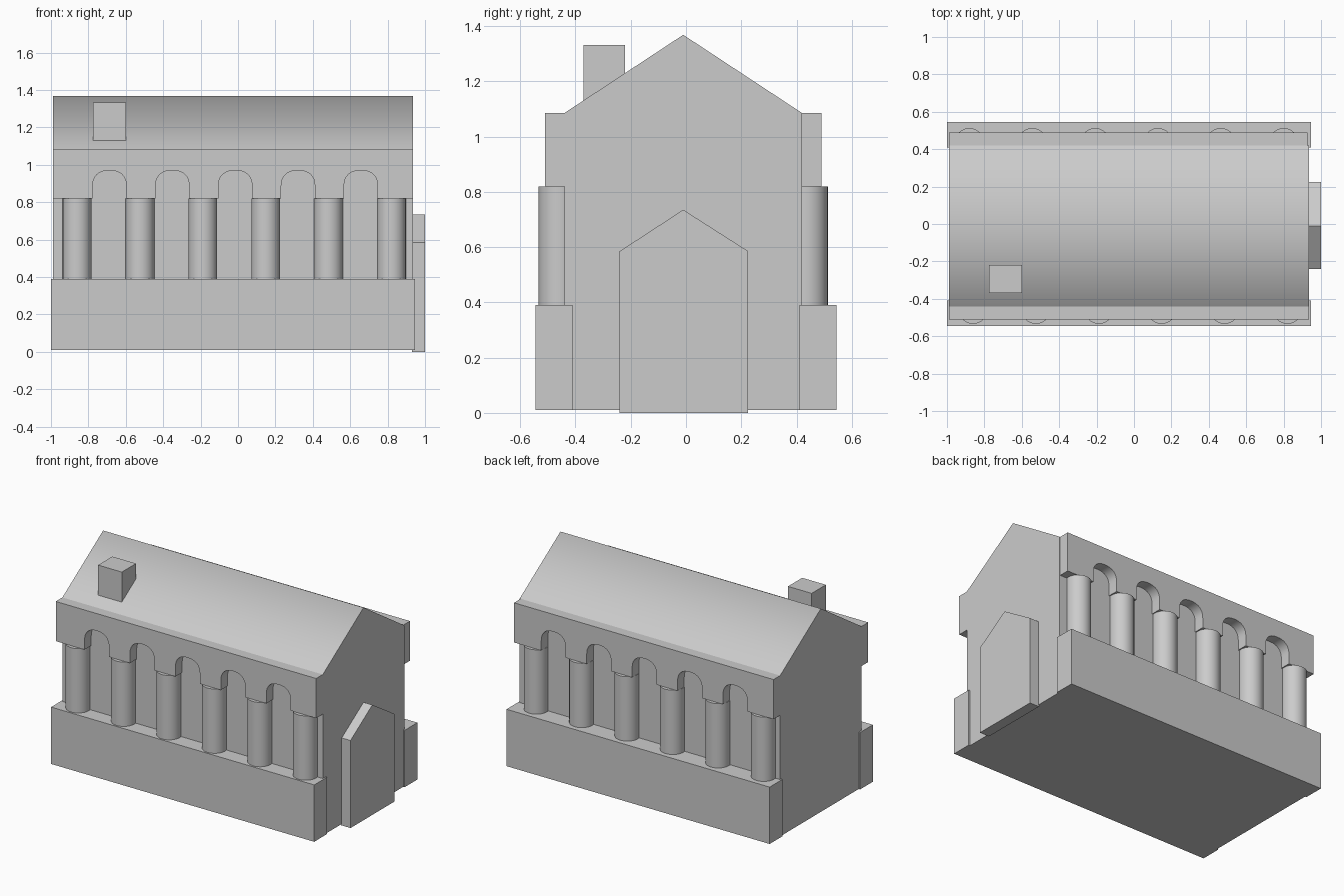
import bpy
import bmesh
from math import cos, sin, pi, radians
from mathutils import Vector

cube = bpy.data.objects.get("Cube")
if cube:
    bpy.data.objects.remove(cube, do_unlink=True)

# One plain stone colour
stone = bpy.data.materials.new("grey stone")
stone.use_nodes = True
GREY = (0.6, 0.6, 0.6, 1)
stone.diffuse_color = GREY
stone.node_tree.nodes["Principled BSDF"].inputs["Base Color"].default_value = GREY


def finish(bm, name):
    bmesh.ops.recalc_face_normals(bm, faces=bm.faces)
    mesh = bpy.data.meshes.new(name)
    bm.to_mesh(mesh)
    bm.free()
    mesh.materials.append(stone)
    obj = bpy.data.objects.new(name, mesh)
    bpy.context.collection.objects.link(obj)
    return obj


def prism(name, profile, axis, start, end):
    """Extrude a profile, (y, z) along x or (x, z) along y."""
    bm = bmesh.new()
    if axis == "x":
        verts = [bm.verts.new((start, a, b)) for a, b in profile]
        step = Vector((end - start, 0, 0))
    else:
        verts = [bm.verts.new((a, start, b)) for a, b in profile]
        step = Vector((0, end - start, 0))
    face = bm.faces.new(verts)
    out = bmesh.ops.extrude_face_region(bm, geom=[face])["geom"]
    bmesh.ops.translate(bm, vec=step, verts=[v for v in out if isinstance(v, bmesh.types.BMVert)])
    return finish(bm, name)


def box(name, x, y, z):
    return prism(name, [(x[0], z[0]), (x[1], z[0]), (x[1], z[1]), (x[0], z[1])], "y", *y)


def smooth(obj, angle=40):
    bpy.ops.object.select_all(action="DESELECT")
    obj.select_set(True)
    bpy.context.view_layer.objects.active = obj
    bpy.ops.object.shade_smooth_by_angle(angle=radians(angle))


def arcade_profile(x0, x1, shift):
    """Wall band with five round-topped notches in its lower edge."""
    low, spring, top, half = 0.82, 0.885, 1.085, 0.09
    pts = [(x0, top), (x0, low)]
    for i in range(5):
        cx = -0.687 + 0.336 * i + shift
        pts.append((cx - half, low))
        for k in range(17):
            a = pi - pi * k / 16
            c, s = cos(a), max(sin(a), 0)
            sign = 1 if c > 0 else -1
            pts.append((cx + half * sign * abs(c) ** 0.85, spring + 0.085 * s ** 0.85))
        pts.append((cx + half, low))
    return pts + [(x1, low), (x1, top)]


# Main hall, with the two roof slopes blending over the ridge
hall = prism("hall", [(-0.44, 0.01), (0.42, 0.01), (0.42, 1.085), (-0.01, 1.368), (-0.44, 1.085)],
             "x", -0.99, 0.935)
for poly in hall.data.polygons:
    poly.use_smooth = poly.normal.z > 0.3
for edge in hall.data.edges:
    a, b = (hall.data.vertices[i].co for i in edge.vertices)
    edge.use_edge_sharp = not (a.z > 1.3 and b.z > 1.3)

# Long sides: plinth, columns and arcade
for side, wall, outer, column_y, shift, end in (
        ("front", -0.43, -0.51, -0.457, 0, 0.935),
        ("back", 0.41, 0.49, 0.436, -0.02, 0.928)):
    sign = -1 if side == "front" else 1
    box(side + "_plinth", (-1.0, 0.945), sorted((sign * 0.41, sign * 0.545)), (0.01, 0.39))
    smooth(prism(side + "_arcade", arcade_profile(-0.99, end, shift), "y", wall, outer))
    for i in range(6):
        bm = bmesh.new()
        bmesh.ops.create_cone(bm, cap_ends=True, segments=32, radius1=0.077, radius2=0.077, depth=0.43)
        bmesh.ops.translate(bm, verts=bm.verts, vec=(-0.86 + 0.336 * i + shift, column_y, 0.605))
        smooth(finish(bm, f"{side}_column_{i + 1}"))

# Gabled porch on the end wall
prism("porch", [(-0.24, 0), (0.225, 0), (0.225, 0.585), (-0.01, 0.735), (-0.24, 0.585)],
      "x", 0.93, 1.0)

# Chimney
box("chimney", (-0.775, -0.6), (-0.37, -0.22), (1.05, 1.332))
